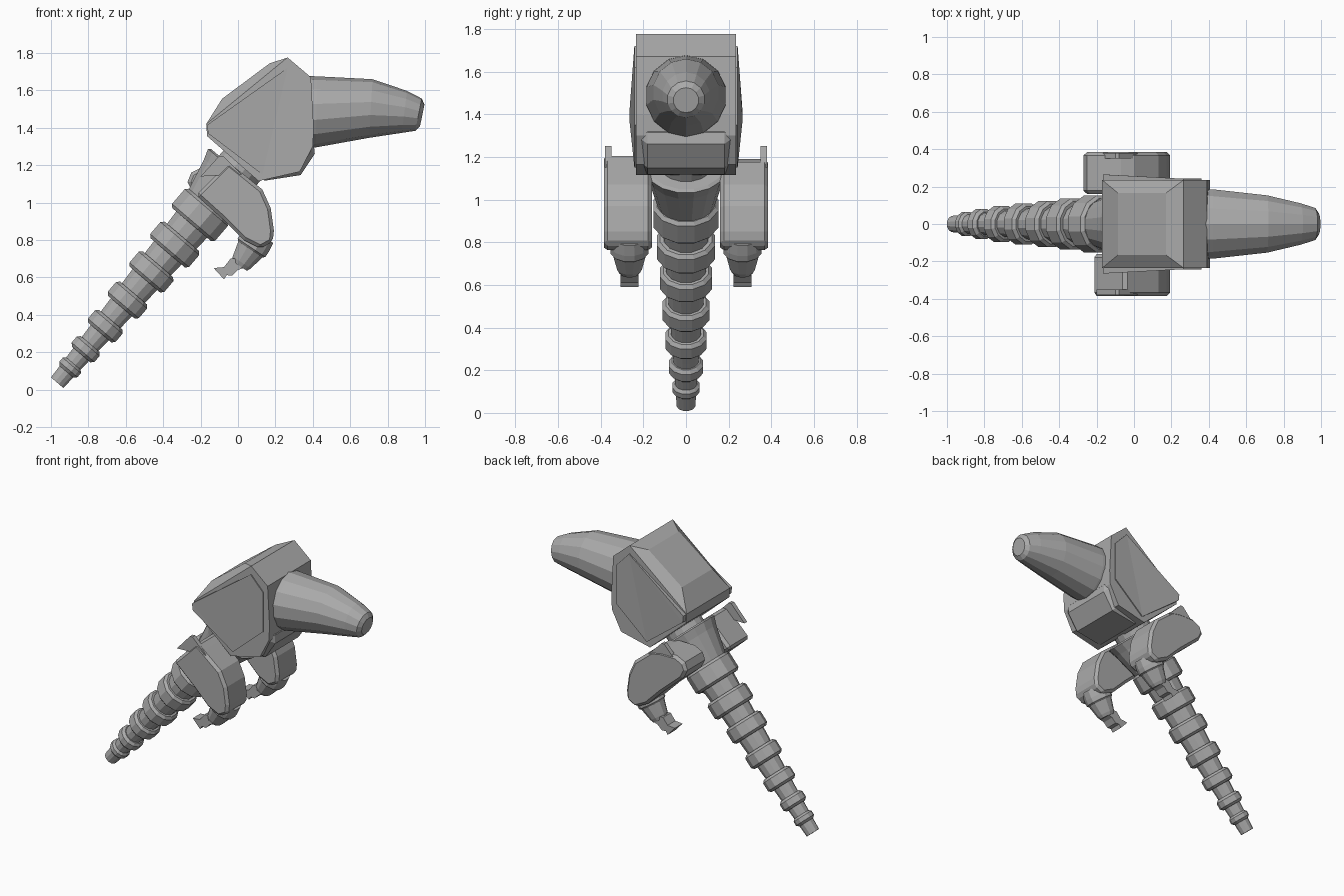
import bpy, bmesh, math
from mathutils import Vector

if "Cube" in bpy.data.objects:
    bpy.data.objects.remove(bpy.data.objects["Cube"])

grey = bpy.data.materials.new("mid grey")
grey.diffuse_color = (0.4, 0.4, 0.4, 1)
grey.use_nodes = True
grey.node_tree.nodes["Principled BSDF"].inputs["Base Color"].default_value = grey.diffuse_color


def finish(name, bm, bevel=0):
    bmesh.ops.remove_doubles(bm, verts=bm.verts, dist=0.0005)
    bmesh.ops.recalc_face_normals(bm, faces=bm.faces)
    me = bpy.data.meshes.new(name)
    bm.to_mesh(me)
    bm.free()
    me.materials.append(grey)
    ob = bpy.data.objects.new(name, me)
    bpy.context.collection.objects.link(ob)
    if bevel:
        m = ob.modifiers.new("bevel", 'BEVEL')
        m.width, m.segments, m.limit_method = bevel, 1, 'ANGLE'
        m.angle_limit = math.radians(50)
    return ob


def loft(name, rings, n=12):
    """Round body; each ring is (x, y, z, radius, axis angle in the xz plane)."""
    bm, loops = bmesh.new(), []
    for x, y, z, r, a in rings:
        v = Vector((-math.sin(a), 0, math.cos(a)))
        u = Vector((0, 1, 0))
        ang = [2 * math.pi * (i + 0.5) / n for i in range(n)]
        loops.append([bm.verts.new(Vector((x, y, z)) + r * (math.cos(t) * u + math.sin(t) * v))
                      for t in ang])
    for a, b in zip(loops, loops[1:]):
        for i in range(n):
            bm.faces.new((a[i], a[(i + 1) % n], b[(i + 1) % n], b[i]))
    bm.faces.new(loops[0])
    bm.faces.new(loops[-1])
    return finish(name, bm)


def slab(name, pts, y0, y1, bevel=0):
    """Side profile (x, z) extruded along y."""
    bm = bmesh.new()
    a = [bm.verts.new((x, y0, z)) for x, z in pts]
    b = [bm.verts.new((x, y1, z)) for x, z in pts]
    n = len(pts)
    for i in range(n):
        bm.faces.new((a[i], a[(i + 1) % n], b[(i + 1) % n], b[i]))
    bm.faces.new(a)
    bm.faces.new(b)
    return finish(name, bm, bevel)


# Body axis: leans from the tail tip up to the head
TIP, LEAN = Vector((-0.967, 0, 0.037)), math.radians(49.6)
AXIS = Vector((math.cos(LEAN), 0, math.sin(LEAN)))


def along(name, pairs, n=12):
    return loft(name, [(*(TIP + AXIS * s), r, LEAN) for s, r in pairs], n)


# Segmented tail: tapering core with chamfered rings
along("tail_core", [(0, 0.045), (0.3, 0.062), (0.7, 0.088), (1.0, 0.105), (1.3, 0.125)])
for i, (s, r, h) in enumerate([(0.107, 0.066, 0.03), (0.235, 0.083, 0.037), (0.397, 0.1, 0.045),
                               (0.58, 0.113, 0.05), (0.778, 0.126, 0.054), (0.97, 0.141, 0.058),
                               (1.178, 0.157, 0.068)]):
    c = 0.016
    along(f"tail_ring_{i + 1}", [(s - h, r - c), (s - h + c, r), (s + h - c, r), (s + h, r - c)])

# Flared chest and neck
along("chest", [(1.24, 0.135), (1.32, 0.155), (1.42, 0.18), (1.475, 0.2), (1.485, 0.185)], 16)
along("neck", [(1.4, 0.13), (1.6, 0.13)], 16)

# Head block
slab("head", [(0.265, 1.776), (0.39, 1.67), (0.405, 1.4), (0.40, 1.30), (0.33, 1.165), (0.11, 1.115),
              (-0.165, 1.355), (-0.17, 1.42)], -0.235, 0.235)
# Bulged cheeks: flat hexagons that taper outwards
for sgn, side in ((-1, "front"), (1, "back")):
    bm = bmesh.new()
    base = [(0.265, 1.72), (0.36, 1.62), (0.36, 1.35), (0.13, 1.15), (-0.16, 1.37), (-0.165, 1.415)]
    lo = [bm.verts.new((x, sgn * 0.23, z)) for x, z in base]
    hi = [bm.verts.new((x, sgn * (0.242 if x > 0 else 0.265), z)) for x, z in base]
    bm.faces.new(lo)
    bmesh.ops.triangulate(bm, faces=[bm.faces.new(hi)])
    for i in range(6):
        j = (i + 1) % 6
        bm.faces.new((lo[i], lo[j], hi[j], hi[i]))
    finish(f"cheek_{side}", bm)

# Raised pad on the sloping back of the head
bm = bmesh.new()
lo = [bm.verts.new(p) for p in ((-0.17, -0.235, 1.42), (-0.17, 0.235, 1.42),
                                (0.265, 0.235, 1.775), (0.265, -0.235, 1.775))]
hi = [bm.verts.new(p) for p in ((-0.085, -0.165, 1.555), (-0.085, 0.165, 1.555),
                                (0.17, 0.165, 1.745), (0.17, -0.165, 1.745))]
bm.faces.new(lo)
bm.faces.new(hi)
for i in range(4):
    j = (i + 1) % 4
    bm.faces.new((lo[i], lo[j], hi[j], hi[i]))
finish("head_pad", bm)

# Jaw under the snout
slab("jaw", [(0.36, 1.36), (0.43, 1.29), (0.335, 1.147), (0.11, 1.112), (0.0, 1.3)],
     -0.215, 0.215, 0.035)

# Faceted snout, drooping slightly at the end
loft("snout", [(0.36, 0, 1.485, 0.192, 0), (0.42, 0, 1.485, 0.19, -0.02),
               (0.71, 0, 1.503, 0.157, -0.06), (0.89, 0, 1.485, 0.113, -0.12),
               (0.965, 0, 1.47, 0.088, -0.2), (0.985, 0, 1.466, 0.06, -0.2)], 14)

# Arms: the back one has a rounded shoulder, the front one is cut square
lower = [(0.0, 1.175), (0.13, 1.07), (0.175, 0.97), (0.192, 0.85), (0.185, 0.79),
         (0.12, 0.755), (0.03, 0.80), (-0.08, 0.91)]
shoulders = {"front": (-1, [(-0.225, 1.04), (-0.05, 1.215)]),
             "back": (1, [(-0.24, 1.05), (-0.27, 1.11), (-0.25, 1.16), (-0.19, 1.19), (-0.07, 1.19)])}
for side, (sgn, top) in shoulders.items():
    slab(f"arm_{side}", lower + top, sgn * 0.16, sgn * 0.385, 0.018)
    # thin upright shoulder lip
    slab(f"shoulder_lip_{side}", [(-0.2, 1.14), (-0.1, 1.25), (-0.08, 1.25), (0.02, 1.15)],
         sgn * 0.35, sgn * 0.38)
    # forearm with cuff
    y, a = sgn * 0.265, math.atan2(-0.135, -0.09)
    loft(f"forearm_{side}", [(0.12, y, 0.83, 0.085, a), (0.09, y, 0.785, 0.092, a),
                             (0.072, y, 0.758, 0.092, a), (0.066, y, 0.749, 0.08, a),
                             (0.02, y, 0.68, 0.06, a), (0.008, y, 0.662, 0.05, a)])
    # forked claw
    slab(f"claw_{side}", [(0.05, 0.70), (0.03, 0.65), (0.0, 0.64), (-0.03, 0.61), (-0.06, 0.612),
                          (-0.075, 0.59), (-0.13, 0.65), (-0.075, 0.655), (-0.04, 0.70)],
         y - 0.042, y + 0.042)
